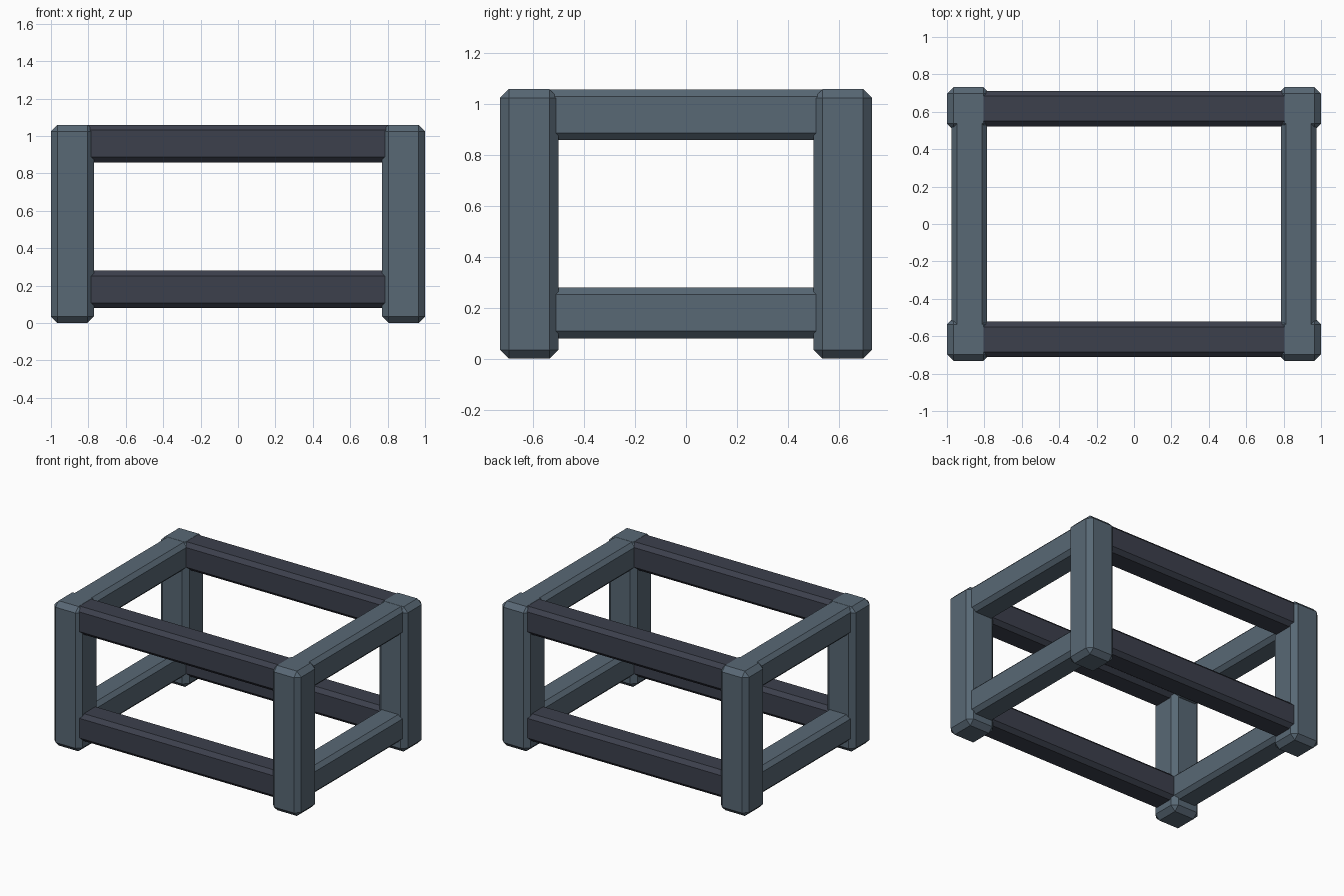
import bpy
import bmesh
from mathutils import Vector

cube = bpy.data.objects.get("Cube")
if cube:
    bpy.data.objects.remove(cube, do_unlink=True)


def make_material(name, rgb):
    mat = bpy.data.materials.new(name)
    mat.use_nodes = True
    color = (*rgb, 1.0)
    mat.diffuse_color = color
    mat.node_tree.nodes["Principled BSDF"].inputs["Base Color"].default_value = color
    return mat


def beam(name, center, size, chamfer, mat):
    """Box with flat chamfers on every edge."""
    bm = bmesh.new()
    bmesh.ops.create_cube(bm, size=1.0)
    bmesh.ops.scale(bm, vec=Vector(size), verts=bm.verts)
    bmesh.ops.bevel(bm, geom=bm.edges[:], offset=chamfer, segments=1,
                    affect='EDGES', profile=0.5)
    mesh = bpy.data.meshes.new(name)
    bm.to_mesh(mesh)
    bm.free()
    mesh.materials.append(mat)
    obj = bpy.data.objects.new(name, mesh)
    obj.location = center
    bpy.context.collection.objects.link(obj)
    return obj


steel = make_material("steel blue", (0.098, 0.138, 0.178))
dark = make_material("dark slate", (0.045, 0.051, 0.073))

HEIGHT = 1.06
POST, RAIL, RAIL_H = 0.23, 0.19, 0.20
POST_X, POST_Y = 0.885, 0.617
RAIL_X, RAIL_Y = 0.88, 0.617
levels = {"lower": 0.18, "upper": 0.959}

# Corner posts
for sx, side in ((-1, "right"), (1, "left")):
    for sy, end in ((-1, "front"), (1, "back")):
        beam(f"{end}_{side}_post", (sx * POST_X, sy * POST_Y, HEIGHT / 2),
             (POST, POST, HEIGHT), 0.035, steel)

for level, z in levels.items():
    # Long dark rails across the front and back
    for sy, end in ((-1, "front"), (1, "back")):
        beam(f"{level}_{end}_rail", (0, sy * RAIL_Y, z),
             (2 * POST_X - 0.1, RAIL, RAIL_H), 0.028, dark)
    # Side rails joining front and back posts
    for sx, side in ((-1, "right"), (1, "left")):
        beam(f"{level}_{side}_rail", (sx * RAIL_X, 0, z),
             (RAIL, 2 * POST_Y - 0.1, RAIL_H), 0.028, steel)
